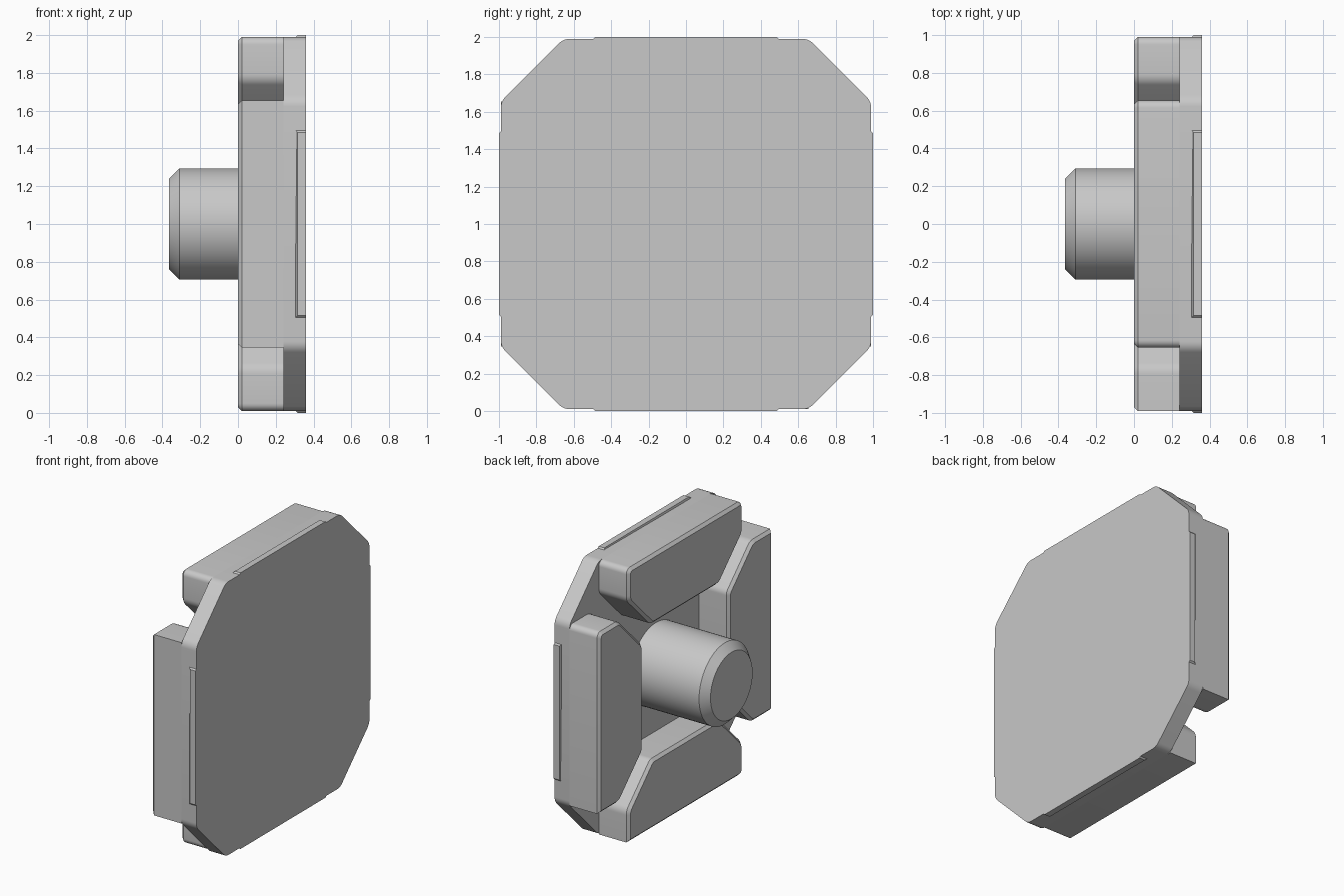
import bpy, bmesh, math
from mathutils import Matrix, Vector

cube = bpy.data.objects.get("Cube")
if cube:
    bpy.data.objects.remove(cube, do_unlink=True)

GREY = (0.58, 0.58, 0.58, 1.0)
grey = bpy.data.materials.new("plain grey")
grey.use_nodes = True
grey.diffuse_color = GREY
grey.node_tree.nodes["Principled BSDF"].inputs["Base Color"].default_value = GREY


def rounded(corners, steps=6):
    """Outline with every (u, v, radius) corner replaced by an arc."""
    out = []
    for i, (u, v, radius) in enumerate(corners):
        p = Vector((u, v))
        a = (Vector(corners[i - 1][:2]) - p).normalized()
        b = (Vector(corners[(i + 1) % len(corners)][:2]) - p).normalized()
        if not radius:
            out.append(p)
            continue
        half = a.angle(b) / 2
        centre = p + (a + b).normalized() * radius / math.sin(half)
        start = (p + a * radius / math.tan(half) - centre).normalized()
        end = (p + b * radius / math.tan(half) - centre).normalized()
        out += [centre + start.slerp(end, s / steps) * radius for s in range(steps + 1)]
    return out


def finish(name, bm, quarter=0):
    """Turn a part about the x axis and lift it to the model's centre."""
    bmesh.ops.recalc_face_normals(bm, faces=bm.faces)
    bm.transform(Matrix.Translation((0, 0, 1)) @ Matrix.Rotation(quarter * math.pi / 2, 4, 'X'))
    mesh = bpy.data.meshes.new(name)
    bm.to_mesh(mesh)
    bm.free()
    mesh.materials.append(grey)
    obj = bpy.data.objects.new(name, mesh)
    bpy.context.collection.objects.link(obj)
    bpy.ops.object.select_all(action='DESELECT')
    obj.select_set(True)
    bpy.context.view_layer.objects.active = obj
    bpy.ops.object.shade_smooth_by_angle(angle=math.radians(30))


def slab(outline, x0, x1, chamfer=0):
    """Extrude a (y, z) outline along x, optionally chamfering the x0 rim."""
    bm = bmesh.new()
    face = bm.faces.new([bm.verts.new((x0, u, v)) for u, v in outline])
    ext = bmesh.ops.extrude_face_region(bm, geom=[face], use_keep_orig=True)
    verts = [g for g in ext["geom"] if isinstance(g, bmesh.types.BMVert)]
    bmesh.ops.translate(bm, verts=verts, vec=(x1 - x0, 0, 0))
    if chamfer:
        bmesh.ops.recalc_face_normals(bm, faces=bm.faces)
        rim = [e for e in bm.edges if all(abs(v.co.x - x0) < 1e-5 for v in e.verts)]
        bmesh.ops.bevel(bm, geom=rim, offset=chamfer, segments=1, affect='EDGES')
    return bm


# Octagonal base plate
R, W = 0.99, 0.655
octagon = []
for sy, sz in ((1, 1), (-1, 1), (-1, -1), (1, -1)):
    pair = [(sy * R, sz * W, 0.08), (sy * W, sz * R, 0.08)]
    octagon += pair if sy * sz > 0 else pair[::-1]
finish("base_plate", slab(rounded(octagon), 0.24, 0.36))

# Four raised blocks and edge tabs; each entry gives the two outer corner radii
sides = {"top": (0.04, 0.04), "front": (0, 0), "bottom": (0, 0.04), "back": (0.04, 0)}
for quarter, (side, (low, high)) in enumerate(sides.items()):
    block = [(-W, R, low), (-W, 0.76, 0.08), (-0.385, 0.49, 0.06),
             (0.385, 0.49, 0.06), (W, 0.76, 0.08), (W, R, high)]
    finish(side + "_block", slab(rounded(block), 0, 0.24, 0.02), quarter)
    tab = [(-0.5, 0.95), (0.5, 0.95), (0.5, 0.985), (0.485, 1.0), (-0.485, 1.0), (-0.5, 0.985)]
    bm = slab(tab, 0.3, 0.36)
    for v in bm.verts:
        if v.co.x < 0.31 and v.co.z > 0.99:
            v.co.x += 0.015
    finish(side + "_tab", bm, quarter)

# Central peg with a chamfered tip
bm = slab([(0.295 * math.cos(math.tau * i / 64), 0.295 * math.sin(math.tau * i / 64))
           for i in range(64)], -0.365, 0.24, 0.054)
finish("centre_peg", bm)
